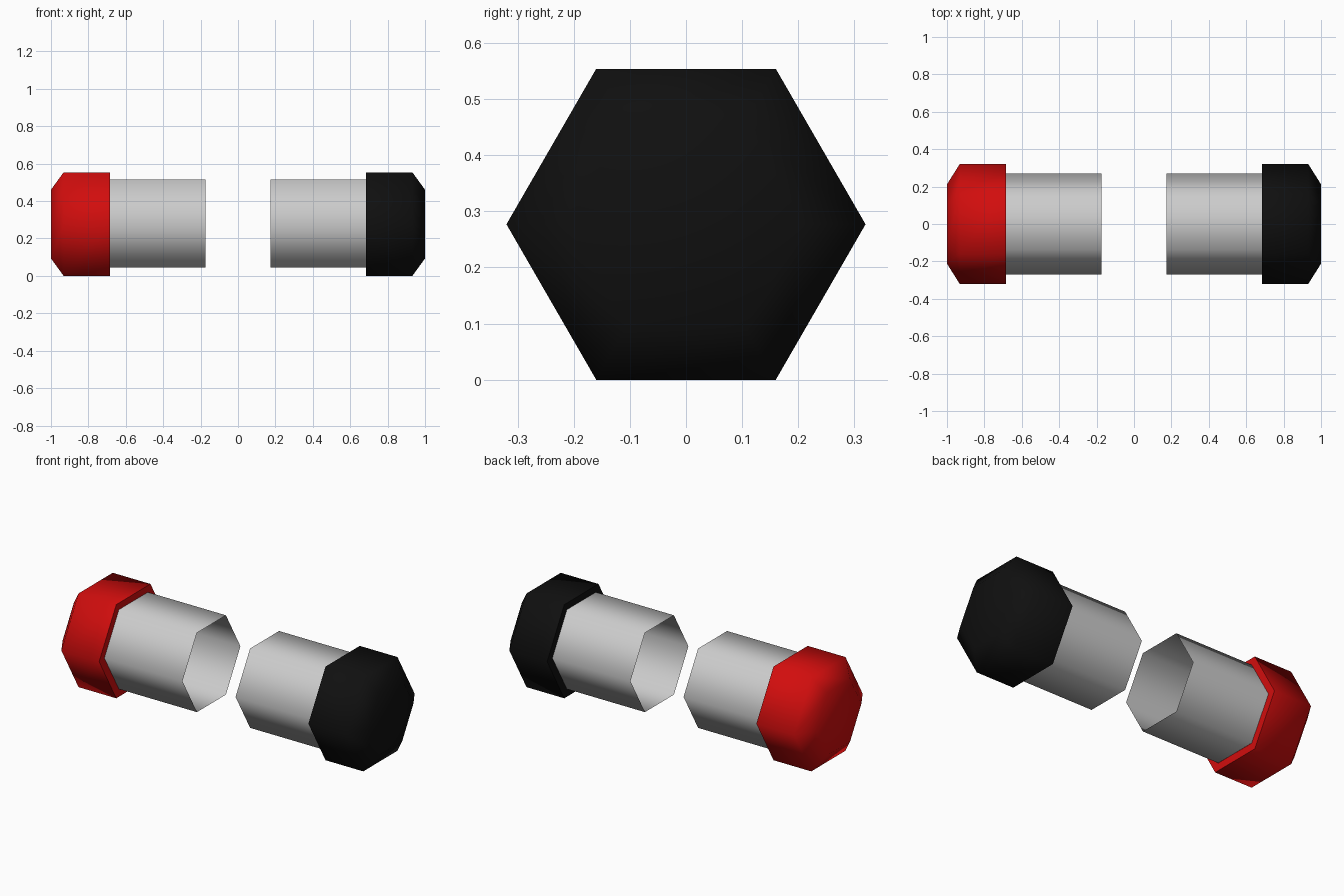
import bpy, bmesh, math

if "Cube" in bpy.data.objects:
    bpy.data.objects.remove(bpy.data.objects["Cube"])

SIDES = 6
CENTRE_Z = 0.277


def material(name, rgb):
    m = bpy.data.materials.new(name)
    m.diffuse_color = (*rgb, 1.0)
    m.use_nodes = True
    m.node_tree.nodes["Principled BSDF"].inputs["Base Color"].default_value = m.diffuse_color
    return m


def lathe(name, profile, mat, cap_end=False, z=CENTRE_Z):
    """Sweep (x, radius) points round the x axis with a hexagonal section."""
    bm = bmesh.new()
    rings = []
    for x, r in profile:
        ring = []
        for i in range(SIDES):
            a = 2 * math.pi * i / SIDES
            ring.append(bm.verts.new((x, r * math.cos(a), z + r * math.sin(a))))
        rings.append(ring)
    for a, b in zip(rings, rings[1:]):
        for i in range(SIDES):
            j = (i + 1) % SIDES
            bm.faces.new((a[i], a[j], b[j], b[i]))
    if cap_end:
        bm.faces.new(rings[-1])
    bmesh.ops.recalc_face_normals(bm, faces=bm.faces)
    # Make the outer walls face away from the axis
    wall = max(bm.faces, key=lambda f: abs(f.calc_center_median().z - z))
    if wall.normal.z * (wall.calc_center_median().z - z) < 0:
        bmesh.ops.reverse_faces(bm, faces=bm.faces)
    mesh = bpy.data.meshes.new(name)
    bm.to_mesh(mesh)
    bm.free()
    mesh.materials.append(mat)
    ob = bpy.data.objects.new(name, mesh)
    bpy.context.collection.objects.link(ob)
    bpy.ops.object.select_all(action='DESELECT')
    ob.select_set(True)
    bpy.context.view_layer.objects.active = ob
    bpy.ops.object.shade_smooth_by_angle(angle=math.radians(65))
    return ob


grey = material("light_grey", (0.6, 0.6, 0.6))
red = material("red", (0.64, 0.004, 0.004))
black = material("black", (0.005, 0.005, 0.005))

for side, s, colour in (("left", -1, red), ("right", 1, black)):
    # Open hexagonal sleeve
    lathe(side + "_sleeve", [(s * 0.174, 0.271), (s * 0.685, 0.271)], grey,
          z=CENTRE_Z + 0.003)
    # End cap: inner rim, outer wall, chamfer, flat end
    lathe(side + "_end_cap",
          [(s * 0.685, 0.268), (s * 0.685, 0.32), (s * 0.932, 0.32), (s * 1.0, 0.212)],
          colour, cap_end=True)
